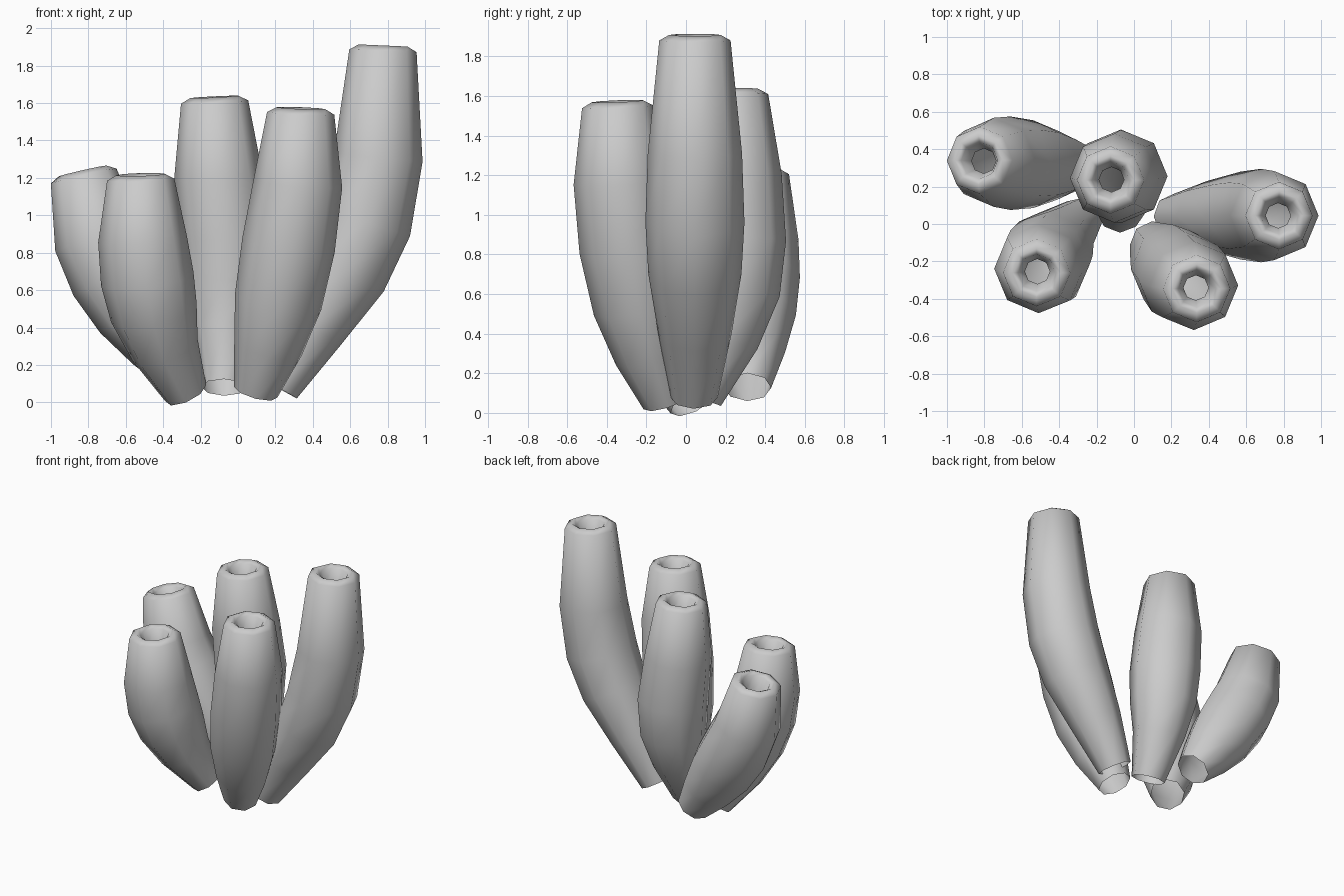
import bpy, bmesh, math
from mathutils import Vector

if "Cube" in bpy.data.objects:
    bpy.data.objects.remove(bpy.data.objects["Cube"])

SIDES = 8
RADII = [0.12, 0.185, 0.235, 0.25, 0.238, 0.18]        # base to shoulder
LIP = [(0.028, 0.13), (0.008, 0.10), (-0.10, 0.067)]   # (offset along axis, radius)


def ring(bm, centre, axis, radius):
    # octagon perpendicular to the tube axis
    u = (Vector((1, 0, 0)) - axis * axis.x).normalized()
    v = axis.cross(u)
    steps = [2 * math.pi * i / SIDES for i in range(SIDES)]
    return [bm.verts.new(centre + radius * (math.cos(a) * u + math.sin(a) * v)) for a in steps]


def tube(name, path):
    # open-bottomed tapered tube with a lip that rolls inward
    pts = [Vector(p) for p in path]
    last = len(pts) - 1
    bm = bmesh.new()
    rings = []
    for i, (p, r) in enumerate(zip(pts, RADII)):
        axis = (pts[min(i + 1, last)] - pts[max(i - 1, 0)]).normalized()
        rings.append(ring(bm, p, axis, r))
    axis = (pts[last] - pts[last - 1]).normalized()
    for offset, r in LIP:
        rings.append(ring(bm, pts[last] + axis * offset, axis, r))
    for a, b in zip(rings, rings[1:]):
        for i in range(SIDES):
            j = (i + 1) % SIDES
            bm.faces.new((a[i], a[j], b[j], b[i])).smooth = True
    mesh = bpy.data.meshes.new(name)
    bm.to_mesh(mesh)
    bm.free()
    obj = bpy.data.objects.new(name, mesh)
    bpy.context.collection.objects.link(obj)


# centre lines, base to top
tube("left_back_tube", [(-0.28, 0.31, 0.13), (-0.41, 0.315, 0.31), (-0.54, 0.32, 0.50),
                        (-0.66, 0.325, 0.69), (-0.75, 0.33, 0.88), (-0.825, 0.34, 1.21)])
tube("left_front_tube", [(-0.28, 0.03, 0.05), (-0.39, -0.08, 0.28), (-0.45, -0.155, 0.48),
                         (-0.485, -0.21, 0.66), (-0.51, -0.24, 0.87), (-0.52, -0.26, 1.19)])
tube("centre_back_tube", [(-0.075, 0.065, 0.08), (-0.07, 0.185, 0.38), (-0.065, 0.24, 0.62),
                          (-0.07, 0.255, 0.87), (-0.105, 0.245, 1.20), (-0.125, 0.235, 1.605)])
tube("right_front_tube", [(0.095, -0.10, 0.055), (0.16, -0.175, 0.29), (0.215, -0.235, 0.54),
                          (0.27, -0.29, 0.84), (0.32, -0.33, 1.17), (0.335, -0.345, 1.545)])
tube("right_tube", [(0.21, 0.04, 0.08), (0.39, 0.045, 0.40), (0.57, 0.045, 0.70),
                    (0.68, 0.045, 0.96), (0.75, 0.045, 1.31), (0.775, 0.045, 1.88)])
